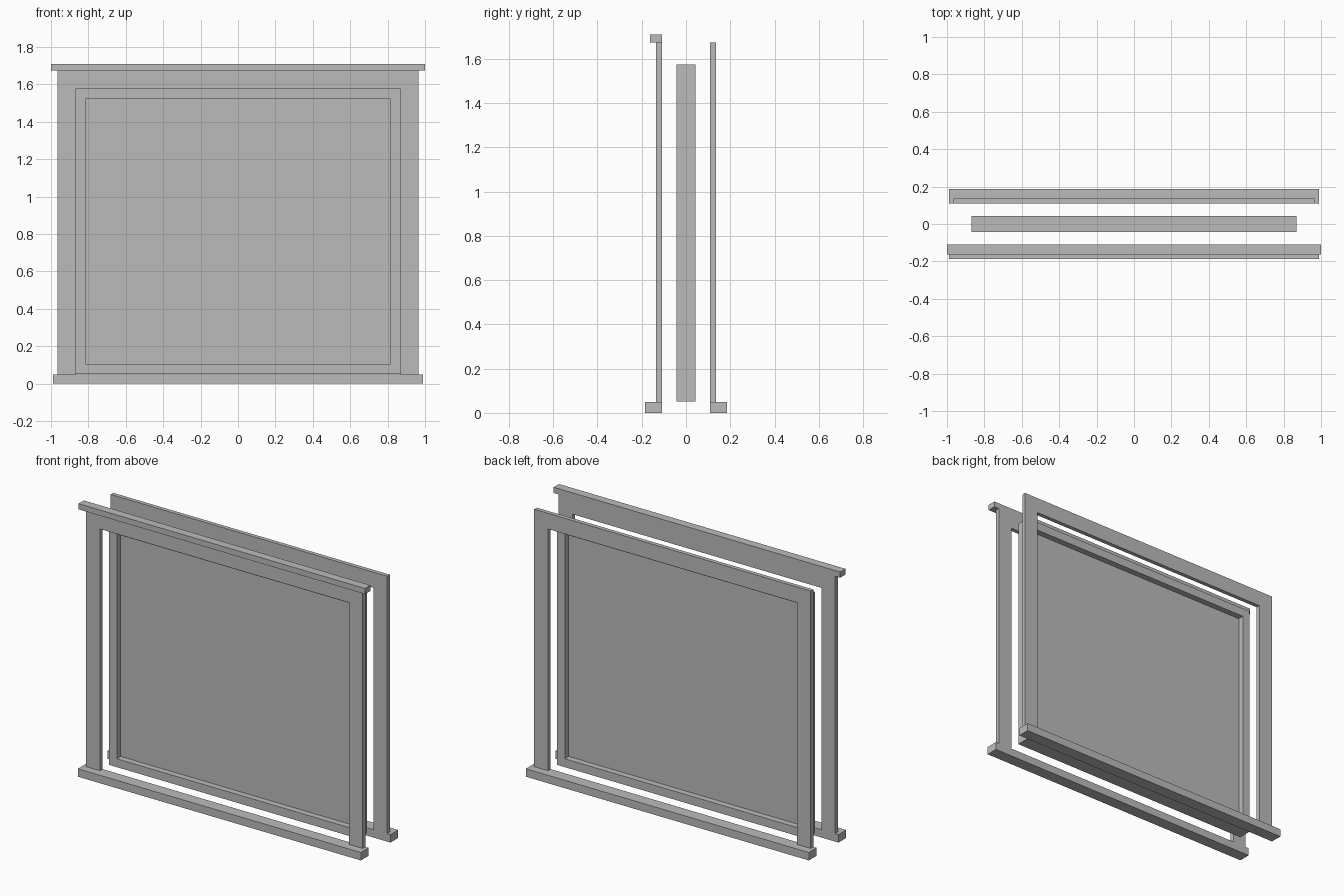
import bpy, bmesh

if "Cube" in bpy.data.objects:
    bpy.data.objects.remove(bpy.data.objects["Cube"])

# One flat grey for the whole model
grey = bpy.data.materials.new("plain_grey")
grey.diffuse_color = (0.5, 0.5, 0.5, 1)
grey.use_nodes = True
grey.node_tree.nodes["Principled BSDF"].inputs["Base Color"].default_value = grey.diffuse_color


def finish(name, bm):
    bmesh.ops.recalc_face_normals(bm, faces=bm.faces)
    me = bpy.data.meshes.new(name)
    bm.to_mesh(me)
    bm.free()
    me.materials.append(grey)
    ob = bpy.data.objects.new(name, me)
    bpy.context.collection.objects.link(ob)
    return ob


def prism(name, outline, y0, y1):
    """Extrude an (x, z) outline from y0 to y1."""
    bm = bmesh.new()
    face = bm.faces.new([bm.verts.new((x, y0, z)) for x, z in outline])
    ext = bmesh.ops.extrude_face_region(bm, geom=[face])
    verts = [g for g in ext["geom"] if isinstance(g, bmesh.types.BMVert)]
    bmesh.ops.translate(bm, verts=verts, vec=(0, y1 - y0, 0))
    return finish(name, bm)


def rect(half, z0, z1):
    return [(-half, z0), (half, z0), (half, z1), (-half, z1)]


def ring(name, outer, inner, y0, y1):
    """Rectangular frame with an open middle."""
    bm = bmesh.new()
    loops = [[bm.verts.new((x, y, z)) for x, z in pts]
             for pts, y in ((outer, y0), (inner, y0), (inner, y1), (outer, y1))]
    for k in range(4):
        a, b = loops[k], loops[(k + 1) % 4]
        for i in range(4):
            j = (i + 1) % 4
            bm.faces.new((a[i], a[j], b[j], b[i]))
    return finish(name, bm)


# Sash frame and thin pane in the middle
ring("window_frame", rect(0.868, 0.052, 1.575), rect(0.815, 0.105, 1.522), -0.044, 0.044)
prism("window_pane", rect(0.815, 0.105, 1.522), -0.005, 0.005)

# Three-sided casing and sill, front and back
W, H, IW, IH, SILL = 0.965, 1.674, 0.868, 1.575, 0.05
casing = [(-W, SILL), (-IW, SILL), (-IW, IH), (IW, IH),
          (IW, SILL), (W, SILL), (W, H), (-W, H)]
for side, s in (("front", -1), ("back", 1)):
    prism(side + "_casing", casing, s * 0.109, s * 0.135)
    prism(side + "_sill", rect(0.988, 0, SILL), s * 0.109, s * 0.186)

# Cap moulding over the front casing only
prism("front_head_cap", rect(1.0, H, 1.71), -0.162, -0.109)
